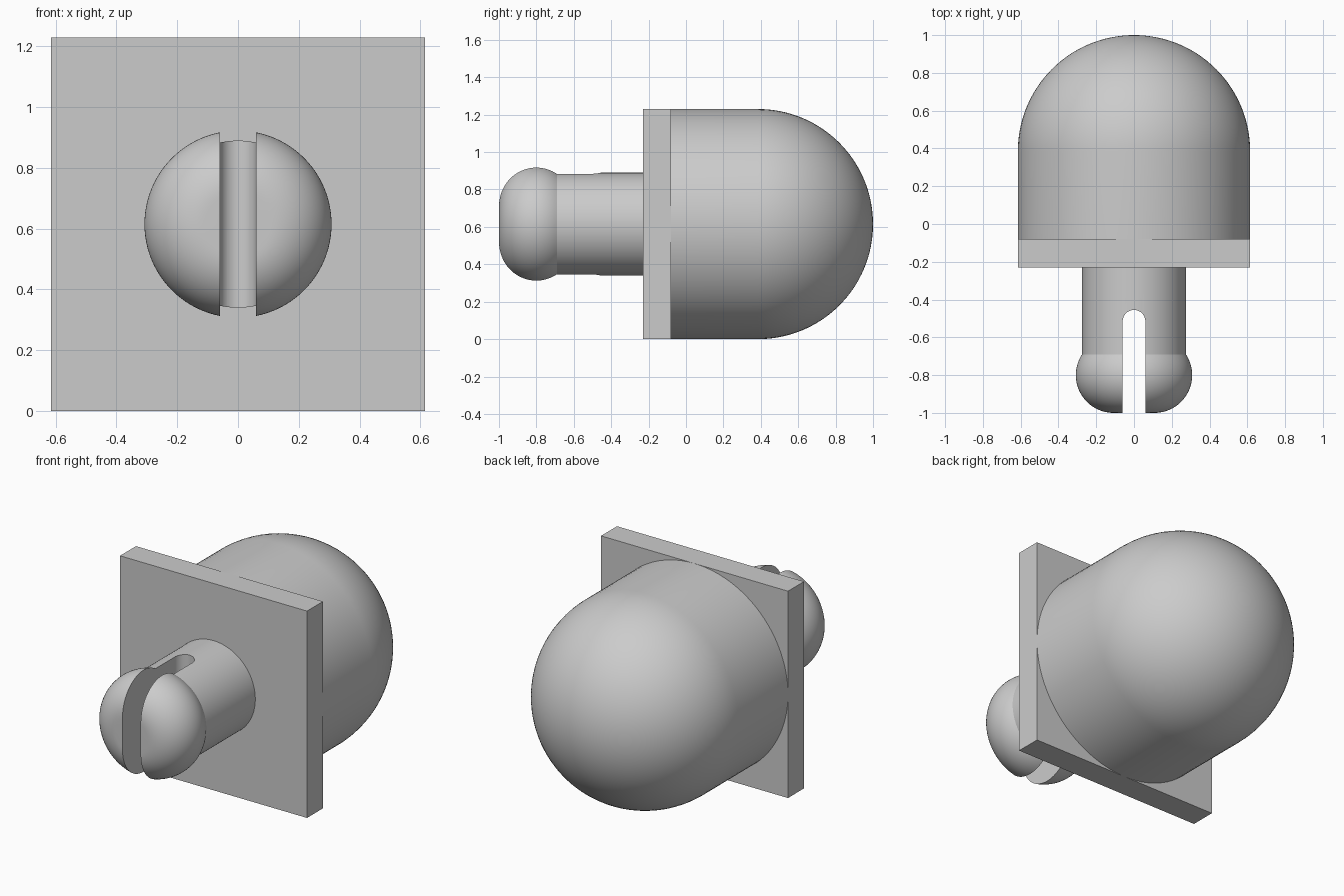
import bpy, bmesh, math
from mathutils import Matrix, Vector

if "Cube" in bpy.data.objects:
    bpy.data.objects.remove(bpy.data.objects["Cube"], do_unlink=True)

R = 0.615            # body radius, plate half width and axis height
AXIS = Vector((0, 0, R))

grey = bpy.data.materials.new("light_grey")
grey.use_nodes = True
grey.diffuse_color = (0.6, 0.6, 0.6, 1)
grey.node_tree.nodes["Principled BSDF"].inputs["Base Color"].default_value = (0.6, 0.6, 0.6, 1)


def make_object(name, bm):
    bmesh.ops.recalc_face_normals(bm, faces=bm.faces)
    mesh = bpy.data.meshes.new(name)
    bm.to_mesh(mesh)
    bm.free()
    mesh.materials.append(grey)
    ob = bpy.data.objects.new(name, mesh)
    bpy.context.collection.objects.link(ob)
    return ob


def select(ob):
    bpy.ops.object.select_all(action='DESELECT')
    ob.select_set(True)
    bpy.context.view_layer.objects.active = ob


def smooth(ob, degrees):
    select(ob)
    bpy.ops.object.shade_smooth_by_angle(angle=math.radians(degrees))


def arc(r0, y0, radius, start, end, steps):
    """Profile points (r, y); angles in degrees from the radial direction."""
    angles = [math.radians(start + (end - start) * i / steps) for i in range(steps + 1)]
    return [(r0 + radius * math.cos(a), y0 + radius * math.sin(a)) for a in angles]


def lathe(name, profile, segments=96):
    """Turn a profile of (r, y) points about the y axis."""
    bm = bmesh.new()
    verts = [bm.verts.new((r, y, 0)) for r, y in profile]
    edges = [bm.edges.new(pair) for pair in zip(verts, verts[1:])]
    bmesh.ops.spin(bm, geom=verts + edges, cent=(0, 0, 0), axis=(0, 1, 0),
                   angle=math.tau, steps=segments, use_duplicate=False)
    bmesh.ops.remove_doubles(bm, verts=bm.verts, dist=1e-5)
    bmesh.ops.translate(bm, verts=bm.verts, vec=AXIS)
    return make_object(name, bm)


# Square mounting plate
bm = bmesh.new()
bmesh.ops.create_cube(bm, size=1, matrix=Matrix.Translation((0, -0.155, R))
                      @ Matrix.Diagonal((2 * R, 0.15, 2 * R, 1)))
make_object("mounting_plate", bm)

# Domed body: cylinder ending in a hemisphere
body = lathe("domed_body", [(0, -0.08), (R, -0.08)] + arc(0, 1 - R, R, 0, 90, 32))
smooth(body, 30)

# Snap pin: straight shank with a rounded, flat-tipped bulb
bulb = arc(0.108, -0.8, 0.2, 33.4, -90, 28)
pin = lathe("snap_pin", [(0, -0.23), (0.275, -0.23)] + bulb + [(0, -1)])

# Slot through the pin, with a round inner end
bm = bmesh.new()
outline = [(-0.06, -1.2), (0.06, -1.2)] + arc(0, -0.515, 0.06, 0, 180, 24)
face = bm.faces.new([bm.verts.new((x, y, 0)) for x, y in outline])
top = bmesh.ops.extrude_face_region(bm, geom=[face])["geom"]
bmesh.ops.translate(bm, verts=[v for v in top if isinstance(v, bmesh.types.BMVert)],
                    vec=(0, 0, 2 * R))
cutter = make_object("slot_cutter", bm)
cutter.hide_render = True

cut = pin.modifiers.new("slot", 'BOOLEAN')
cut.operation = 'DIFFERENCE'
cut.solver = 'EXACT'
cut.object = cutter
select(pin)
bpy.ops.object.modifier_apply(modifier=cut.name)
bpy.data.objects.remove(cutter, do_unlink=True)
smooth(pin, 25)
